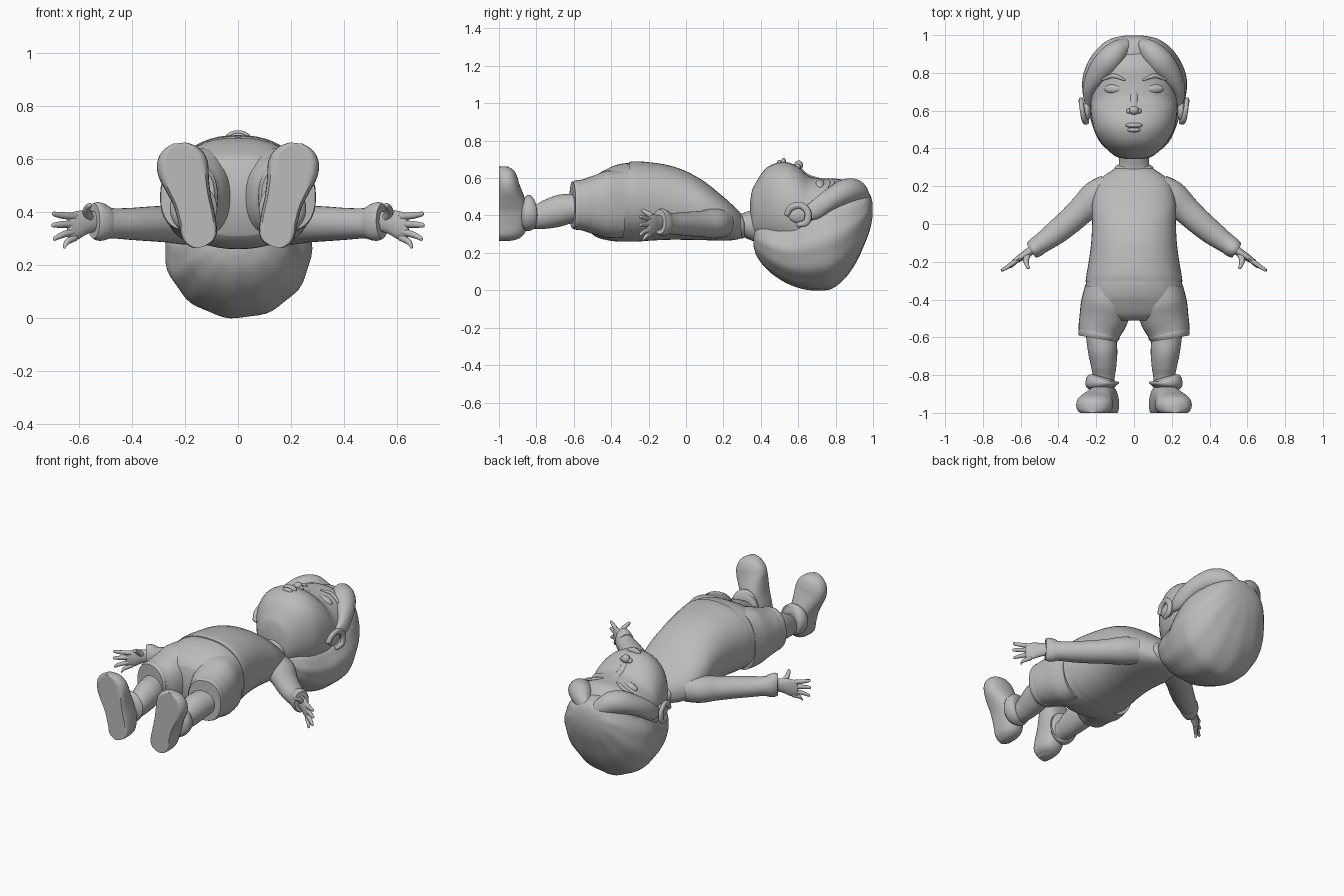
import bpy, bmesh, math
from mathutils import Vector, Matrix

clay = bpy.data.materials.new("clay_grey")
clay.diffuse_color = (0.5, 0.5, 0.5, 1)
X, Y, Z = Vector((1, 0, 0)), Vector((0, 1, 0)), Vector((0, 0, 1))


def finish(name, bm, mirror):
    bmesh.ops.recalc_face_normals(bm, faces=bm.faces)
    me = bpy.data.meshes.new(name)
    bm.to_mesh(me)
    bm.free()
    me.materials.append(clay)
    ob = bpy.data.objects.new(name, me)
    bpy.context.collection.objects.link(ob)
    bpy.ops.object.select_all(action='DESELECT')
    ob.select_set(True)
    bpy.context.view_layer.objects.active = ob
    bpy.ops.object.shade_smooth_by_angle(angle=math.radians(50))
    if mirror:
        ob.modifiers.new("Mirror", 'MIRROR').use_mirror_merge = False
    return ob


def smooth(rows, steps):
    """Catmull-Rom interpolation through rows of numbers."""
    rows = [Vector(r) for r in rows]
    out = []
    for i in range(len(rows) - 1):
        a, b, c, d = rows[max(i - 1, 0)], rows[i], rows[i + 1], rows[min(i + 2, len(rows) - 1)]
        for k in range(steps):
            t = k / steps
            out.append(0.5 * (2 * b + (c - a) * t + (2 * a - 5 * b + 4 * c - d) * t * t
                              + (3 * b - a - 3 * c + d) * t ** 3))
    return out + [rows[-1]]


def loft(name, rows, up=Z, mirror=False, p=2.0, n=32, steps=5, floor=None, ripple=(0, 0), dome=0):
    """Skin rings (x, y, z, half width, half height along up); dome rounds the ends."""
    rows = smooth(rows, steps)
    cen = [Vector(r[:3]) for r in rows]
    tan = [(cen[min(i + 1, len(cen) - 1)] - cen[max(i - 1, 0)]).normalized() for i in range(len(cen))]
    data = [(c, t, r[3], r[4]) for c, t, r in zip(cen, tan, rows)]
    if dome:
        arcs = [(math.sin(a), math.cos(a)) for a in (0.4, 0.8, 1.2, 1.45)]
        c, t, a, b = data[0]
        data = [(c - t * dome * s, t, a * k, b * k) for s, k in reversed(arcs)] + data
        c, t, a, b = data[-1]
        data += [(c + t * dome * s, t, a * k, b * k) for s, k in arcs]
    bm = bmesh.new()
    rings = []
    for c, t, a, b in data:
        side = t.cross(up).normalized()
        ring = []
        for j in range(n):
            th = 2 * math.pi * j / n
            cs, sn = math.cos(th), math.sin(th)
            k = 1 + ripple[0] * math.cos(ripple[1] * th)
            co = c + side * a * k * math.copysign(abs(cs) ** (2 / p), cs) \
                + up * b * k * math.copysign(abs(sn) ** (2 / p), sn)
            if floor is not None:
                co.y = max(co.y, floor)
            ring.append(bm.verts.new(co))
        rings.append(ring)
    for r, s in zip(rings, rings[1:]):
        for j in range(n):
            bm.faces.new((r[j], r[(j + 1) % n], s[(j + 1) % n], s[j]))
    bm.faces.new(rings[0])
    bm.faces.new(rings[-1])
    return finish(name, bm, mirror)


def along_y(rows):
    """Rows (y, half width, z low, z high) to centred rings."""
    return [(0, y, (lo + hi) / 2, w, (hi - lo) / 2) for y, w, lo, hi in rows]


def ball(name, loc, size, turn=0, axis='Z', mirror=False):
    bm = bmesh.new()
    bmesh.ops.create_uvsphere(bm, u_segments=24, v_segments=14, radius=1)
    bm.transform(Matrix.Translation(loc) @ Matrix.Rotation(math.radians(turn), 4, axis)
                 @ Matrix.Diagonal((*size, 1)))
    return finish(name, bm, mirror)


# Head and neck
loft("head", along_y([
    (0.343, .03, .36, .47), (0.352, .08, .31, .53), (0.37, .115, .28, .57), (0.42, .165, .25, .645),
    (0.48, .205, .22, .68), (0.54, .222, .20, .685), (0.60, .23, .18, .66), (0.66, .232, .17, .61),
    (0.74, .232, .16, .598), (0.84, .215, .16, .59), (0.92, .15, .2, .53), (0.96, .06, .3, .45)]), p=2.2)
loft("neck", along_y([(0.22, .10, .29, .41), (0.29, .085, .29, .41), (0.34, .08, .27, .425),
                      (0.42, .09, .24, .45)]))

# Hair cap and the two front locks
loft("hair", along_y([
    (0.36, .05, .24, .33), (0.38, .12, .18, .36), (0.43, .18, .115, .38), (0.50, .215, .06, .39),
    (0.57, .238, .025, .41), (0.64, .262, .005, .46), (0.71, .276, .0, .51), (0.78, .274, .01, .54),
    (0.85, .25, .065, .55), (0.91, .212, .15, .55), (0.96, .16, .26, .535), (0.985, .11, .33, .51),
    (0.997, .05, .39, .47)]), n=64, ripple=(.012, 11))
loft("front_lock", [(.03, .955, .49, .035, .05), (.085, .915, .525, .06, .065), (.145, .85, .525, .07, .07),
                    (.20, .775, .49, .058, .065), (.238, .70, .44, .035, .06), (.243, .63, .41, .015, .03)],
     mirror=True, dome=.02)

# Ears
loft("ear_rim", [(.272, .60, .35, .014, .012), (.28, .645, .365, .018, .013), (.28, .65, .42, .018, .013),
                 (.275, .61, .455, .018, .013), (.265, .56, .44, .018, .015), (.255, .54, .405, .015, .018)],
     up=X, mirror=True, n=12, dome=.01)
ball("ear", (.25, .60, .405), (.022, .055, .045), mirror=True)

# Face
ball("nose", (0, .602, .668), (.026, .024, .026))
ball("nostril", (.024, .597, .658), (.017, .015, .018), mirror=True)
loft("nose_bridge", [(0, .60, .65, .02, .02), (0, .65, .607, .02, .016), (0, .71, .59, .02, .012)],
     n=16, dome=.01)
ball("upper_lip", (0, .522, .682), (.046, .014, .026))
ball("lower_lip", (0, .498, .676), (.036, .013, .022))
ball("eyelid", (.11, .715, .566), (.05, .026, .022), 18, 'Y', True)
loft("eyebrow", [(.055, .765, .594, .006, .006), (.11, .785, .58, .012, .008), (.165, .765, .55, .006, .006)],
     mirror=True, n=12, dome=.01)

# Shirt body, collar and hem
loft("shirt", along_y([
    (0.305, .085, .285, .385), (0.285, .115, .275, .42), (0.25, .165, .268, .455), (0.2, .2, .265, .50),
    (0.1, .222, .268, .58), (0.0, .222, .27, .637), (-.1, .227, .27, .67), (-.2, .24, .265, .685),
    (-.27, .252, .26, .69), (-.305, .257, .26, .686)]), p=2.25, n=48)
loft("collar", along_y([(0.312, .088, .282, .393), (0.30, .102, .277, .408), (0.288, .1, .28, .41)]))

# Sleeves
loft("sleeve", [(.13, .20, .36, .07, .075), (.20, .145, .357, .085, .08), (.27, .08, .355, .075, .07),
                (.34, .015, .355, .069, .065), (.41, -.043, .355, .064, .06), (.47, -.088, .357, .056, .057),
                (.505, -.112, .36, .052, .06)], mirror=True)
loft("sleeve_cuff", [(.492, -.104, .36, .05, .062), (.51, -.117, .362, .053, .07), (.53, -.132, .365, .05, .073),
                     (.545, -.142, .366, .043, .066)], mirror=True)

# Hands
loft("palm", [(.53, -.13, .365, .025, .036), (.57, -.158, .36, .021, .044), (.605, -.18, .35, .018, .054),
              (.635, -.2, .343, .013, .05)], mirror=True, n=20, dome=.01)
fingers = [(.382, .70, .392), (.355, .703, .35), (.327, .697, .30), (.303, .66, .272)]
for i, (z0, x1, z1) in enumerate(fingers):
    y1 = -.242 + (.697 - x1) * .4
    loft(f"finger_{i + 1}", [(.615, -.188, z0, .013, .014), ((.63 + x1) / 2, (y1 - .205) / 2, (z0 + z1) / 2, .011, .0125),
                             (x1 - .006, y1, z1, .008, .009)], mirror=True, n=12, dome=.008)
loft("thumb", [(.56, -.155, .375, .018, .02), (.572, -.195, .405, .014, .015), (.562, -.23, .425, .01, .01)],
     up=X, mirror=True, n=12, dome=.01)

# Shorts: hip section and two legs
loft("shorts_hips", along_y([(-.27, .245, .268, .678), (-.32, .256, .26, .68), (-.38, .265, .262, .668),
                             (-.43, .265, .27, .645), (-.48, .24, .285, .615), (-.51, .18, .31, .58)]), p=2.3, n=48)
loft("shorts_leg", [(.135, -.34, .46, .125, .18), (.145, -.42, .46, .135, .18), (.16, -.49, .457, .13, .158),
                    (.178, -.55, .456, .118, .138), (.187, -.595, .456, .106, .128)], mirror=True, p=2.3)
loft("shorts_hem", [(.183, -.575, .456, .112, .132), (.187, -.59, .456, .11, .132), (.19, -.607, .456, .103, .125)],
     mirror=True, p=2.3)

# Legs and socks
loft("leg", [(.175, -.52, .445, .085, .085), (.173, -.60, .438, .08, .078), (.165, -.68, .425, .077, .086),
             (.16, -.76, .405, .066, .077), (.16, -.82, .39, .057, .062), (.16, -.92, .385, .055, .058)], mirror=True)
loft("sock_cuff", [(.165, -.815, .405, .07, .075), (.168, -.828, .413, .086, .093), (.168, -.85, .412, .088, .095),
                   (.166, -.868, .405, .07, .08)], mirror=True, dome=.008)

# Shoes with flat soles
loft("shoe", [(.137, -.975, .268, .018, .04), (.14, -.965, .28, .045, .075), (.145, -.955, .31, .066, .095),
              (.155, -.945, .37, .071, .105), (.172, -.945, .44, .073, .10), (.19, -.95, .50, .084, .085),
              (.207, -.955, .56, .097, .066), (.214, -.96, .605, .09, .058), (.218, -.965, .64, .064, .045),
              (.22, -.975, .66, .025, .025)],
     up=Y, mirror=True, p=2.3, floor=-1.0)
